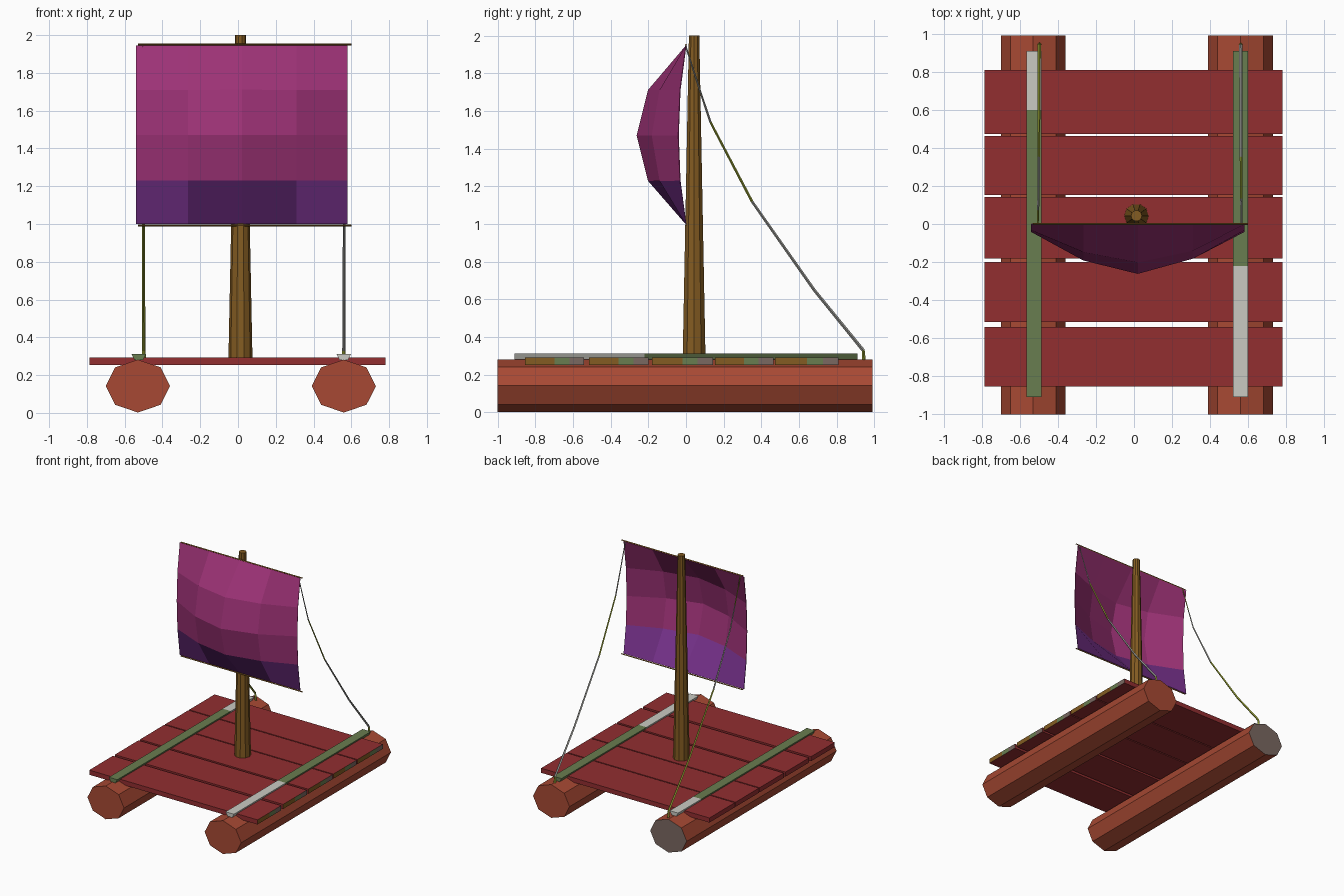
import bpy, bmesh, math
from mathutils import Vector

if "Cube" in bpy.data.objects:
    bpy.data.objects.remove(bpy.data.objects["Cube"])


def mat(name, r, g, b):
    m = bpy.data.materials.new(name)
    lin = [((c / 255 + 0.055) / 1.055) ** 2.4 for c in (r, g, b)]
    m.diffuse_color = (*lin, 1)
    m.use_nodes = True
    m.node_tree.nodes["Principled BSDF"].inputs["Base Color"].default_value = m.diffuse_color
    return m


RED = mat("deck red", 146, 46, 48)
LOG = mat("log rust", 167, 73, 51)
CUT = mat("cut log grey", 122, 104, 97)
WOOD = mat("mast wood", 132, 92, 34)
GREEN = mat("moss green", 105, 125, 80)
PALE = mat("pale grey", 202, 202, 194)
PINK = mat("sail magenta", 157, 50, 118)
PURPLE = mat("sail purple", 116, 48, 136)
LIME = mat("rope lime", 150, 160, 52)
ROPE = mat("rope grey", 160, 160, 155)


def finish(name, bm, mats, rule=None):
    """Turn a bmesh into an object; rule(face centre, normal) picks the material."""
    bmesh.ops.recalc_face_normals(bm, faces=bm.faces)
    if rule:
        for f in bm.faces:
            f.material_index = rule(f.calc_center_median(), f.normal)
    me = bpy.data.meshes.new(name)
    bm.to_mesh(me)
    bm.free()
    for m in mats:
        me.materials.append(m)
    ob = bpy.data.objects.new(name, me)
    bpy.context.collection.objects.link(ob)
    return ob


def loft(rings):
    """Skin closed rings of points, capping both ends."""
    bm = bmesh.new()
    vs = [[bm.verts.new(p) for p in ring] for ring in rings]
    n = len(vs[0])
    for a, b in zip(vs, vs[1:]):
        for i in range(n):
            j = (i + 1) % n
            bm.faces.new((a[i], a[j], b[j], b[i]))
    bm.faces.new(vs[0])
    bm.faces.new(vs[-1])
    return bm


def circle(n, phase=0.0):
    return [(math.cos(2 * math.pi * i / n + phase), math.sin(2 * math.pi * i / n + phase))
            for i in range(n)]


# floating logs: octagons, one with a grey sawn back end
for side, cx in (("left", -0.53), ("right", 0.56)):
    bm = loft([[(cx + 0.17 * u, y, 0.142 + 0.14 * v) for u, v in circle(8)]
               for y in (-1.0, 0.99)])
    finish(side + "_log", bm, [LOG, CUT],
           lambda c, n, s=side: int(s == "left" and n.y > 0.9))

# deck planks: right ends show wood, moss and grey patches
planks = [(-0.855, -0.54), (-0.515, -0.20), (-0.18, 0.143), (0.153, 0.463), (0.473, 0.81)]
for k, (y0, y1) in enumerate(planks):
    w = y1 - y0
    bm = loft([[(-0.785, y, 0.253), (0.78, y, 0.253), (0.78, y, 0.292), (-0.785, y, 0.292)]
               for y in (y0, y0 + 0.5 * w, y0 + 0.75 * w, y1)])

    def plank_rule(c, n, y0=y0, w=w):
        if n.x < 0.9:
            return 0
        t = (c.y - y0) / w
        return 1 if t < 0.5 else 2 if t < 0.75 else 3
    finish("deck_plank_%d" % (k + 1), bm, [RED, WOOD, GREEN, CUT], plank_rule)

# long battens over the planks, wider at the top, partly pale
for side, cx, cut in (("left", -0.525, 0.60), ("right", 0.56, -0.22)):
    bm = loft([[(cx - 0.022, y, 0.28), (cx + 0.022, y, 0.28),
                (cx + 0.039, y, 0.312), (cx - 0.039, y, 0.312)]
               for y in (-0.91, cut, 0.91)])
    finish(side + "_batten", bm, [GREEN, PALE],
           lambda c, n, s=side, k=cut: int(c.y > k if s == "left" else c.y < k))

# tapered mast
bm = loft([[(0.013 + r * u, 0.043 + r * v, z) for u, v in circle(10)]
           for z, r in ((0.27, 0.064), (2.0, 0.029))])
finish("mast", bm, [WOOD])

# billowed sail, purple along the foot
xs = (-0.54, -0.265, 0.02, 0.31, 0.58)
zs = (1.0, 1.23, 1.47, 1.71, 1.945)
belly = (0.04, 0.19, 0.26, 0.18, 0.04)
fill = (0.0, 0.77, 1.0, 0.77, 0.0)
bm = bmesh.new()
grid = [[bm.verts.new((x, -b * f, z)) for x, b in zip(xs, belly)] for z, f in zip(zs, fill)]
for a, b in zip(grid, grid[1:]):
    for i in range(4):
        bm.faces.new((a[i], a[i + 1], b[i + 1], b[i]))
sail = finish("sail", bm, [PINK, PURPLE], lambda c, n: int(c.z < 1.23))
sol = sail.modifiers.new("thickness", "SOLIDIFY")
sol.thickness = 0.004
sol.offset = 0

# thin yards along the top and bottom edges of the sail
for name, z in (("upper_yard", 1.95), ("lower_yard", 0.993)):
    bm = loft([[(x, 0.006 * u, z + 0.005 * v) for u, v in circle(4)] for x in (-0.53, 0.60)])
    finish(name, bm, [WOOD])

# sagging stay ropes from sail corners to the log sterns
path = [(0.0, 1.94), (0.07, 1.72), (0.13, 1.54), (0.35, 1.12), (0.68, 0.65),
        (0.94, 0.33), (0.945, 0.27)]
for side, x0, x1, lime in (("left", -0.505, -0.497, lambda z: z > 1.7 or z < 1.2),
                           ("right", 0.565, 0.56, lambda z: 1.1 < z < 1.5 or z < 0.4)):
    rings = []
    for i, (y, z) in enumerate(path):
        a, b = path[max(i - 1, 0)], path[min(i + 1, len(path) - 1)]
        d = Vector((b[0] - a[0], b[1] - a[1])).normalized()
        t = i / (len(path) - 1)
        r = 0.004 + 0.006 * t
        x = x0 + (x1 - x0) * t
        rings.append([(x + r * u, y - d.y * r * v, z + d.x * r * v) for u, v in circle(4)])
    finish(side + "_stay_rope", loft(rings), [ROPE, LIME],
           lambda c, n, f=lime: int(f(c.z)))
